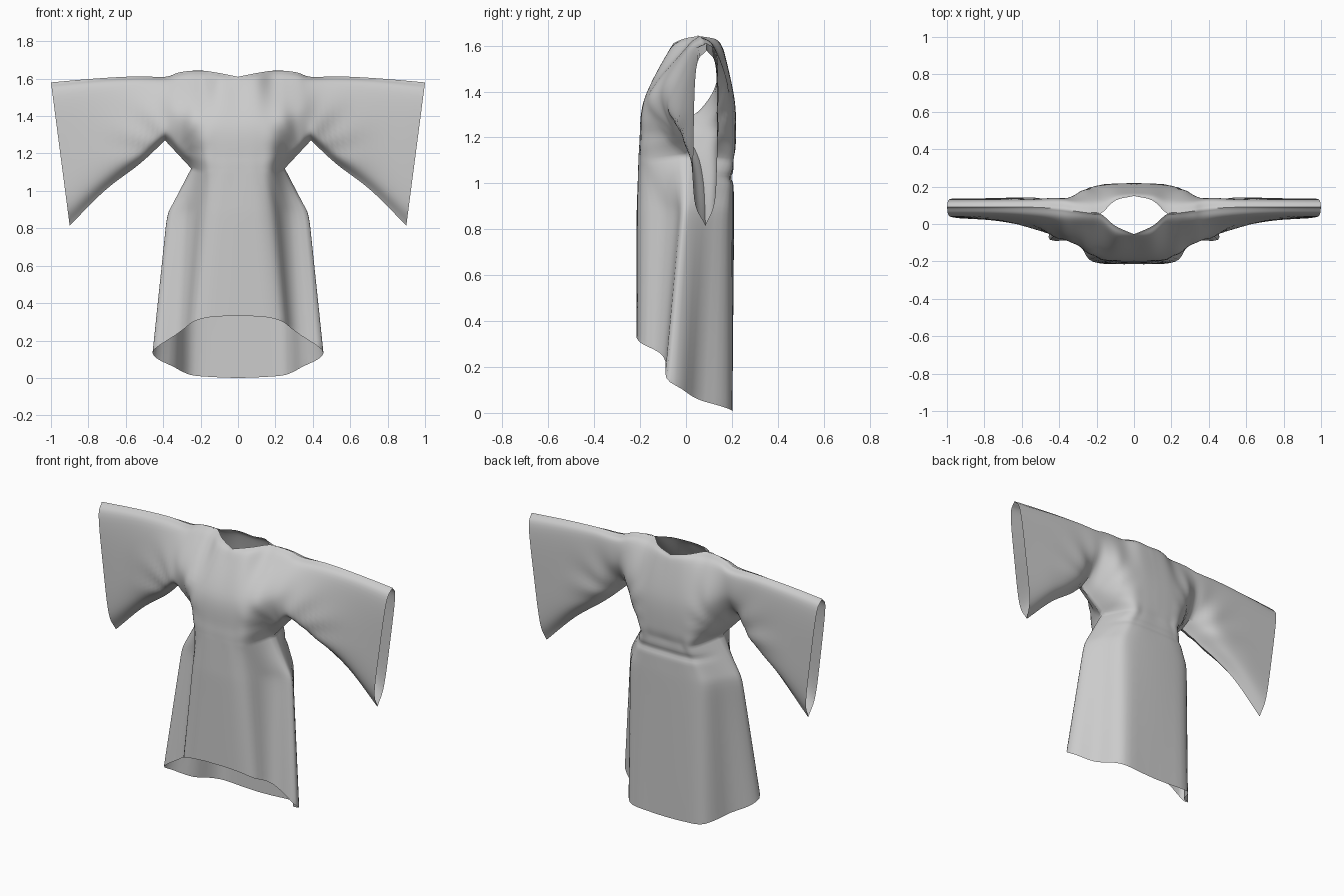
import bpy, bmesh, math
from mathutils import Vector

if "Cube" in bpy.data.objects:
    bpy.data.objects.remove(bpy.data.objects["Cube"])


def spline(pts, sub):
    """Smooth curve through the points, sub steps per span."""
    p = [Vector(q) for q in pts]
    p = [2 * p[0] - p[1]] + p + [2 * p[-1] - p[-2]]
    out = []
    for i in range(1, len(p) - 2):
        a, b, c, d = p[i - 1:i + 3]
        for s in range(sub):
            t = s / sub
            out.append(b + 0.5 * t * (c - a + t * (2 * a - 5 * b + 4 * c - d
                                                   + t * (3 * (b - c) + d - a))))
    return out + [p[-2]]


def add_grid(bm, grid, flip=False):
    rows = [[bm.verts.new(v) for v in row] for row in grid]
    for r0, r1 in zip(rows, rows[1:]):
        for j in range(len(r0) - 1):
            f = [r0[j], r0[j + 1], r1[j + 1], r1[j]]
            bm.faces.new(f[::-1] if flip else f)


# Upper garment: stations from the centre out to the cuff (x, top z, bottom z)
stations = [(0, 1.61, 1.10), (.10, 1.63, 1.10), (.18, 1.642, 1.10), (.25, 1.642, 1.12),
            (.32, 1.632, 1.195), (.39, 1.61, 1.27), (.55, 1.612, 1.145),
            (.77, 1.60, 1.005), (1.0, 1.58, .815)]
# y of each station from top to bottom, front and back layer
front = [(-.055, -.085, -.185, -.203, -.207), (-.01, -.07, -.182, -.20, -.204),
         (.055, -.01, -.172, -.18, -.17), (.06, .0, -.15, -.085, .0),
         (.07, .01, -.10, -.075, -.01), (.08, .02, -.06, -.08, -.02),
         (.09, .035, -.015, -.02, .04), (.09, .045, .02, .022, .075),
         (.09, .045, .033, .036, .085)]
back = [(.15, .17, .213, .217, .205), (.125, .16, .21, .215, .205),
        (.055, .13, .20, .205, .185), (.06, .125, .187, .15, .0),
        (.07, .125, .155, .085, -.01), (.08, .13, .13, .06, -.02),
        (.09, .13, .138, .12, .04), (.09, .13, .138, .13, .075),
        (.09, .13, .135, .127, .085)]
FRAC = (0, .1, .5, .85, 1)


def fold(v):
    """Soft drapery folds fanning out from the armpit."""
    dx, dz = v.x - .34, v.z - 1.2
    r = math.hypot(dx, dz)
    amp = .004 * math.exp(-((r - .22) / .14) ** 2) * min(1, max(0, (v.x - .12) / .15))
    return Vector((v.x, v.y + amp * math.sin(11 * math.atan2(dz, dx)), v.z))


def layer(ys):
    cols = []
    for (x, zt, zb), yy in zip(stations, ys):
        lean = max(0, x - .4) / 6
        cols.append(spline([(x - lean * f, y, zt + (zb - zt) * f)
                            for f, y in zip(FRAC, yy)], 7))
    rows = []
    for j, r in enumerate(zip(*cols)):
        # smooth along the shoulder, sharp corners along waist and armpit
        soft = spline(r, 6)
        hard = spline(r[:4], 6)[:-1] + spline(r[3:6], 6)[:-1] + spline(r[5:], 6)
        rows.append([s.lerp(h, (j / 28) ** 3) for s, h in zip(soft, hard)])
    return [[fold(v) for v in col] for col in zip(*rows)]


bm = bmesh.new()
f_grid, b_grid = layer(front), layer(back)
add_grid(bm, f_grid)
add_grid(bm, b_grid, flip=True)

# Skirt: half rings from front centre, round the flared side seam, to back centre
hip = [(0, -.215, .88), (.07, -.214, .88), (.135, -.207, .88), (.19, -.175, .88),
       (.235, -.09, .88), (.29, -.04, .88), (.375, -.015, .88), (.36, .03, .88),
       (.31, .10, .88), (.26, .175, .88), (.20, .20, .88), (.10, .208, .88), (0, .21, .88)]
hem = [(0, -.215, .33), (.08, -.215, .33), (.17, -.212, .322), (.24, -.19, .30),
       (.285, -.12, .265), (.34, -.09, .225), (.45, -.085, .15), (.435, -.02, .105),
       (.345, .05, .06), (.29, .15, .03), (.23, .198, .012), (.10, .202, .003), (0, .202, 0)]
waist = [c[-1] for c in f_grid[:19]] + [c[-1] for c in b_grid[:18]][::-1]
rings = [waist, spline(hip, 3), spline(hem, 3)]
levels = []
for a, b, n in ((rings[0], rings[1], 16), (rings[1], rings[2], 20)):
    levels += [[p.lerp(q, k / n) for p, q in zip(a, b)] for k in range(n)]
levels.append(rings[2])
# Soften the hip corner
for _ in range(3):
    levels = [levels[0]] + [[(a + 2 * b + c) / 4 for a, b, c in zip(*levels[i - 1:i + 2])]
                            for i in range(1, len(levels) - 1)] + [levels[-1]]
# Creased waist at the back
for ring in levels:
    for v in ring:
        if v.y > .05:
            v.y -= .01 * math.exp(-((v.z - 1.025) / .02) ** 2) * min(1, (v.y - .05) / .1)
add_grid(bm, [list(c) for c in zip(*levels)])

bmesh.ops.remove_doubles(bm, verts=bm.verts, dist=.0008)
mesh = bpy.data.meshes.new("robe")
bm.to_mesh(mesh)
bm.free()
robe = bpy.data.objects.new("robe", mesh)
bpy.context.collection.objects.link(robe)

# Mirror to the other side
mir = robe.modifiers.new("mirror", 'MIRROR')
mir.use_axis = (True, False, False)
mir.merge_threshold = .001

bpy.context.view_layer.objects.active = robe
robe.select_set(True)
bpy.ops.object.shade_smooth_by_angle(angle=math.radians(60))
